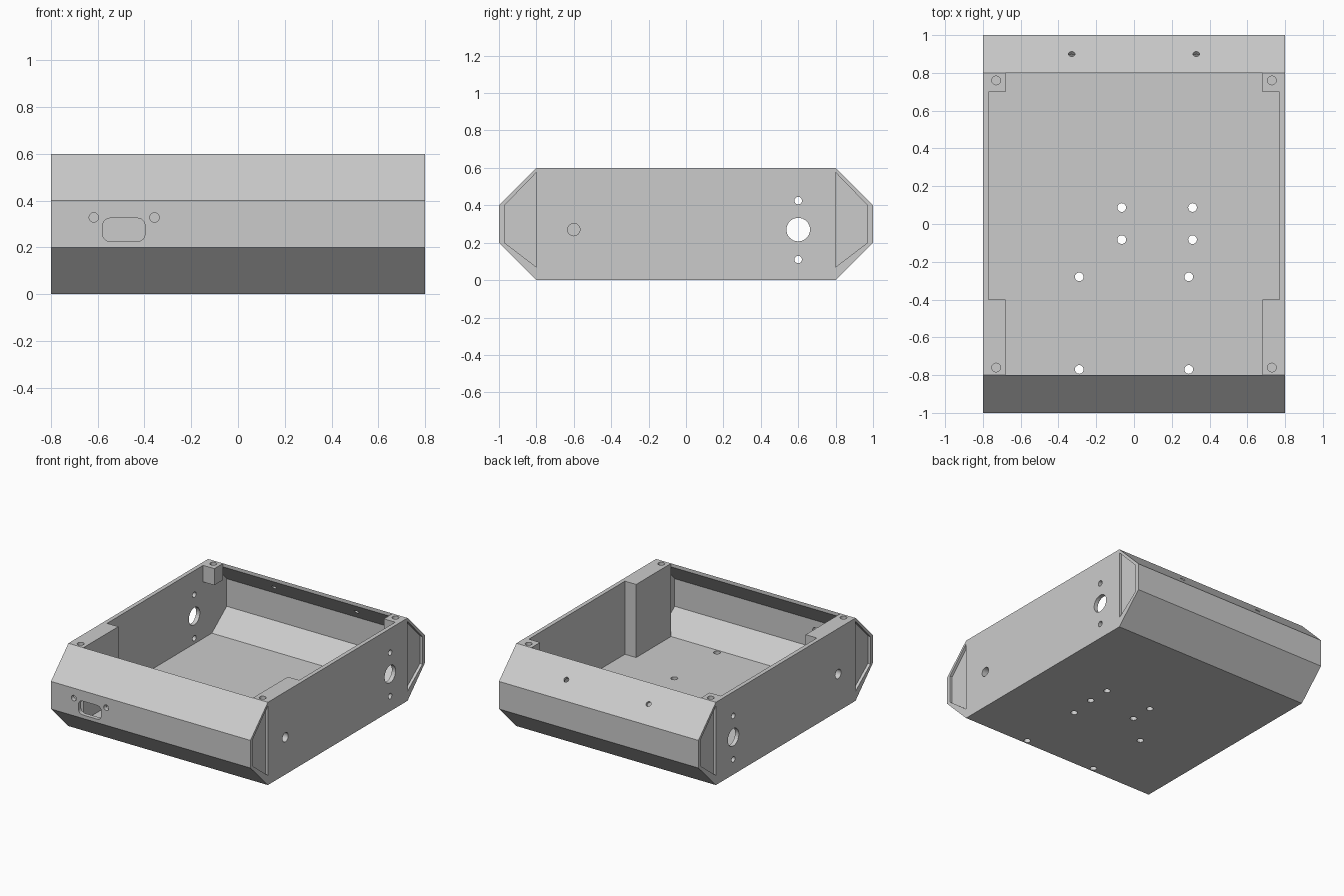
import bpy, bmesh, math
from mathutils import Vector

if "Cube" in bpy.data.objects:
    bpy.data.objects.remove(bpy.data.objects["Cube"])

grey = bpy.data.materials.new("light grey plastic")
grey.diffuse_color = (0.6, 0.6, 0.6, 1)
grey.use_nodes = True
grey.node_tree.nodes["Principled BSDF"].inputs["Base Color"].default_value = grey.diffuse_color


def prism(bm, pts, direction):
    """Closed prism: polygon of 3D points swept along a direction."""
    d = Vector(direction)
    face = bm.faces.new([bm.verts.new(p) for p in pts])
    res = bmesh.ops.extrude_face_region(bm, geom=[face], use_keep_orig=True)
    verts = [g for g in res["geom"] if isinstance(g, bmesh.types.BMVert)]
    bmesh.ops.translate(bm, verts=verts, vec=d)


def cylinder(bm, start, direction, r, n=32):
    """Round hole cutter from a start point along a direction."""
    d = Vector(direction)
    q = d.to_track_quat('Z', 'Y')
    ring = [Vector(start) + q @ Vector((r * math.cos(2 * math.pi * i / n),
            r * math.sin(2 * math.pi * i / n), 0)) for i in range(n)]
    prism(bm, ring, d)


def make(name, bm):
    bmesh.ops.recalc_face_normals(bm, faces=bm.faces)
    me = bpy.data.meshes.new(name)
    bm.to_mesh(me)
    bm.free()
    me.materials.append(grey)
    ob = bpy.data.objects.new(name, me)
    bpy.context.collection.objects.link(ob)
    return ob


def cut(ob, cutter):
    m = ob.modifiers.new("cut", 'BOOLEAN')
    m.operation, m.solver, m.object = 'DIFFERENCE', 'EXACT', cutter
    bpy.context.view_layer.update()
    ev = ob.evaluated_get(bpy.context.evaluated_depsgraph_get())
    me = bpy.data.meshes.new_from_object(ev)
    ob.modifiers.clear()
    ob.data = me


def mirrored(half):
    """Mirror a (y, z) half profile to the other side of y = 0."""
    return half + [(-y, z) for y, z in reversed(half)]


# chassis shell: eight-sided profile along x
bm = bmesh.new()
outer = mirrored([(0.8, 0), (1, 0.2), (1, 0.4), (0.8, 0.6)])
prism(bm, [(-0.8, y, z) for y, z in outer], (1.6, 0, 0))
shell = make("chassis_shell", bm)

# open-topped cavity
bm = bmesh.new()
end = [(0.8, 0.07), (0.97, 0.2), (0.97, 0.4), (0.8, 0.575)]
prism(bm, [(-0.77, y, z) for y, z in mirrored(end + [(0.8, 0.7)])], (1.54, 0, 0))
cavity = make("cavity_cutter", bm)

# all holes and recesses
bm = bmesh.new()
for sx in (-1, 1):
    # shallow end recesses on the side walls
    for sy in (-1, 1):
        prism(bm, [(sx * 0.78, sy * y, z) for y, z in end], (sx * 0.05, 0, 0))
        # screw holes in the posts
        cylinder(bm, (sx * 0.73, sy * 0.76, 0.53), (0, 0, 0.12), 0.023)
    # axle hole with two screw holes, and the blind front hole
    for y, z, r, x0 in ((0.6, 0.27, 0.063, 0.74), (0.6, 0.425, 0.02, 0.74),
                        (0.6, 0.11, 0.02, 0.74), (-0.6, 0.27, 0.033, 0.7)):
        cylinder(bm, (sx * x0, y, z), (sx * (0.85 - x0), 0, 0), r)
    # back slope holes
    cylinder(bm, (sx * 0.33, 0.85, 0.45), (0, 0.1, 0.1), 0.018)
# floor holes
for x, y in [(x, y) for x in (-0.065, 0.31) for y in (-0.083, 0.087)] + \
            [(x, y) for x in (-0.29, 0.29) for y in (-0.28, -0.77)]:
    cylinder(bm, (x, y, -0.05), (0, 0, 0.17), 0.023)
# front connector slot (rounded rectangle) and its screw holes
slot = []
for k, (cx, cz) in enumerate(((-0.43, 0.293), (-0.547, 0.293),
                              (-0.547, 0.257), (-0.43, 0.257))):
    for i in range(7):
        a = math.pi / 2 * (k + i / 6)
        slot.append((cx + 0.032 * math.cos(a), -1.05, cz + 0.032 * math.sin(a)))
prism(bm, slot, (0, 0.1, 0))
for x in (-0.617, -0.357):
    cylinder(bm, (x, -1.05, 0.328), (0, 0.1, 0), 0.02)
holes = make("hole_cutter", bm)

cut(shell, cavity)
cut(shell, holes)

# corner posts: tall at the front, short blocks at the back
for sx, side in ((-1, "left"), (1, "right")):
    for name, y0, y1, z0 in (("front", -0.8, -0.4, 0.07), ("back", 0.7, 0.8, 0.48)):
        bm = bmesh.new()
        prism(bm, [(sx * x, y, z0) for x, y in
                   ((0.68, y0), (0.77, y0), (0.77, y1), (0.68, y1))],
              (0, 0, 0.6 - z0))
        cut(make(f"{name}_{side}_post", bm), holes)

for c in (cavity, holes):
    bpy.data.objects.remove(c)
